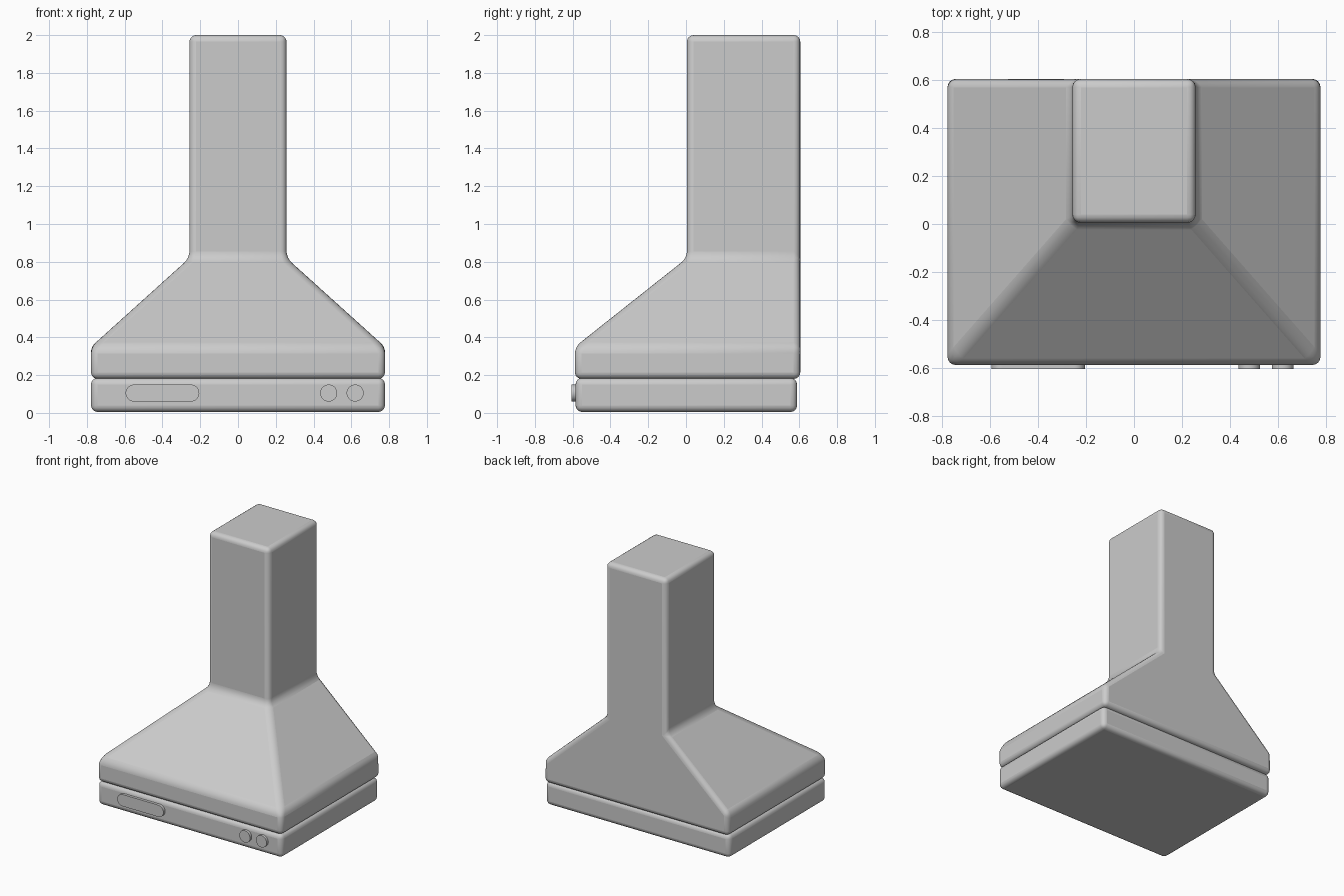
import bpy
import bmesh
import math

cube = bpy.data.objects.get("Cube")
if cube:
    bpy.data.objects.remove(cube, do_unlink=True)

GREY = (0.6, 0.6, 0.6, 1)
metal = bpy.data.materials.new("brushed grey")
metal.use_nodes = True
metal.diffuse_color = GREY
metal.node_tree.nodes["Principled BSDF"].inputs["Base Color"].default_value = GREY


def make_part(name, bm, bevel=0, segments=4):
    """Turn a bmesh into a rounded, smooth-shaded part."""
    bmesh.ops.recalc_face_normals(bm, faces=bm.faces)
    mesh = bpy.data.meshes.new(name)
    bm.to_mesh(mesh)
    bm.free()
    mesh.materials.append(metal)
    obj = bpy.data.objects.new(name, mesh)
    bpy.context.collection.objects.link(obj)
    if bevel:
        mod = obj.modifiers.new("rounded edges", "BEVEL")
        mod.width = bevel
        mod.segments = segments
        mod.limit_method = "ANGLE"
        mod.angle_limit = math.radians(15)
    bpy.ops.object.select_all(action="DESELECT")
    obj.select_set(True)
    bpy.context.view_layer.objects.active = obj
    bpy.ops.object.shade_smooth_by_angle(angle=math.radians(35))
    return obj


def stack(levels, back):
    """Stack rectangles (half width, front y, z) against one flat back."""
    bm = bmesh.new()
    rings = [[bm.verts.new(p) for p in ((-w, front, z), (w, front, z),
                                        (w, back, z), (-w, back, z))]
             for w, front, z in levels]
    for low, high in zip(rings, rings[1:]):
        for i in range(3):
            j = (i + 1) % 4
            if i != 2:
                bm.faces.new((low[i], low[j], high[j], high[i]))
        bm.faces.new((low[3], low[0], high[0], high[3]))
    bm.faces.new(rings[0])
    bm.faces.new(rings[-1])
    bm.faces.new([r[2] for r in rings] + [r[3] for r in reversed(rings)])
    return bm


def capsule_plate(name, x, z, half_length, radius, front, back, steps=16):
    """Raised control with round ends, facing the front."""
    bm = bmesh.new()
    outline = []
    for side in (1, -1):
        for i in range(steps + 1):
            a = math.pi * i / steps - side * math.pi / 2
            outline.append((x + side * half_length + radius * math.cos(a),
                            back, z + radius * math.sin(a)))
    verts = [bm.verts.new(p) for p in outline]
    bmesh.ops.remove_doubles(bm, verts=verts, dist=0.0001)
    face = bm.faces.new([v for v in verts if v.is_valid])
    cap = bmesh.ops.extrude_face_region(bm, geom=[face])["geom"]
    bmesh.ops.translate(bm, vec=(0, front - back, 0),
                        verts=[v for v in cap if isinstance(v, bmesh.types.BMVert)])
    return make_part(name, bm)


# Lower control housing
make_part("control_base", stack([(0.778, -0.585, 0.005), (0.778, -0.585, 0.185)], 0.588), 0.035)

# Sloping canopy and chimney in one shell
make_part("canopy_and_chimney",
          stack([(0.778, -0.588, 0.18), (0.778, -0.588, 0.35),
                 (0.257, 0.005, 0.82), (0.257, 0.005, 2.0)], 0.605), 0.035)

# Front controls
capsule_plate("slider_panel", -0.4, 0.105, 0.15, 0.045, -0.605, -0.57)
for side, x in (("right", 0.48), ("left", 0.62)):
    capsule_plate(side + "_button", x, 0.105, 0, 0.045, -0.605, -0.57)
